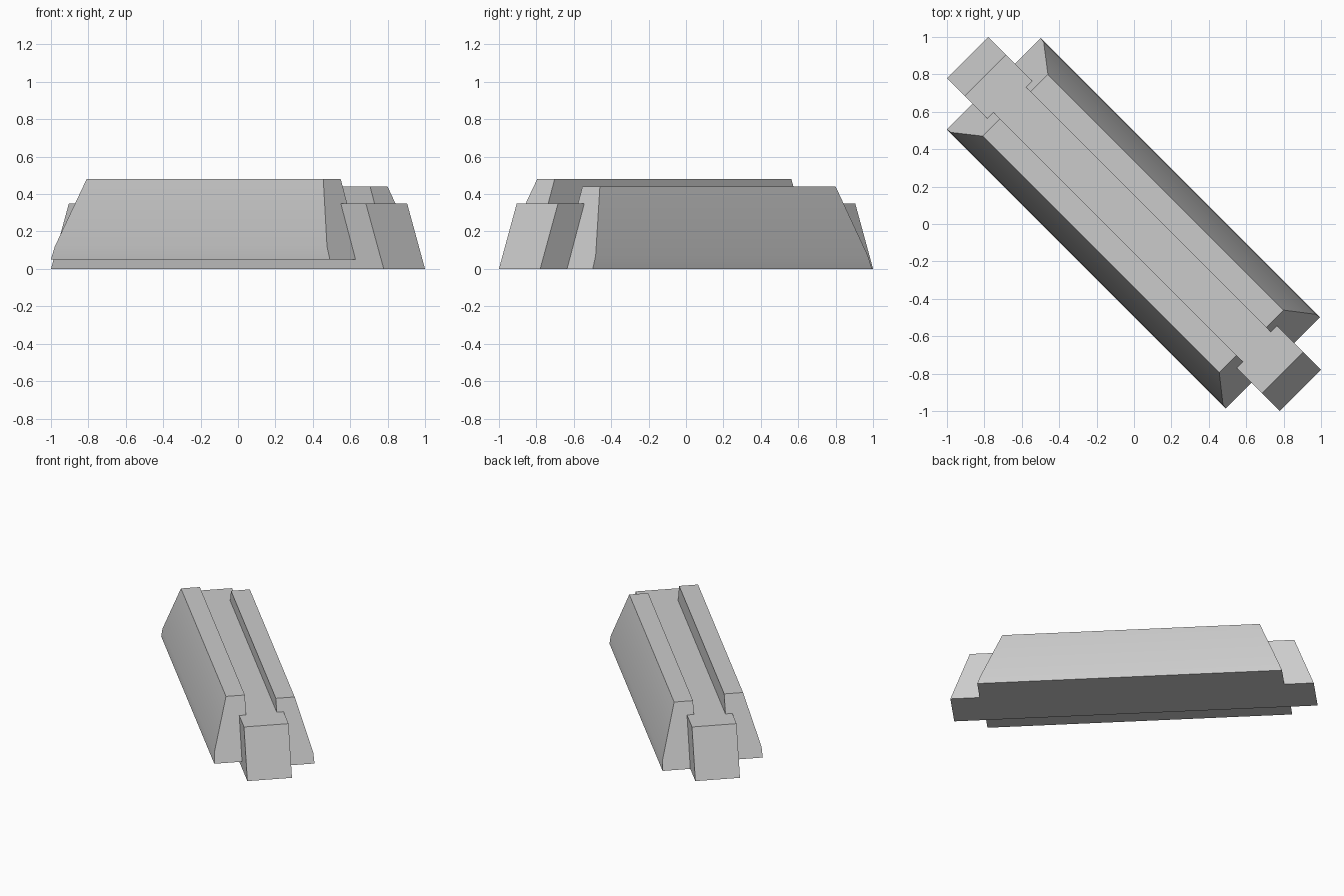
import bpy
import bmesh
import math
from mathutils import Matrix

cube = bpy.data.objects.get("Cube")
if cube:
    bpy.data.objects.remove(cube, do_unlink=True)

# Single plain grey
grey = bpy.data.materials.new("light_grey")
grey.use_nodes = True
colour = (0.6, 0.6, 0.6, 1.0)
grey.diffuse_color = colour
grey.node_tree.nodes["Principled BSDF"].inputs["Base Color"].default_value = colour

# The long axis runs diagonally from back right to front left
DIAGONAL = Matrix.Rotation(-math.pi / 4, 4, "Z")


def sloped_bar(name, profile, half_length, slope, shift=0.0, lift=0.0):
    """Extrude an across/height profile lengthwise; ends lean in with height."""
    bm = bmesh.new()
    ends = []
    for side in (-1, 1):
        ends.append([bm.verts.new((shift + side * (half_length - slope * z), v, z + lift))
                     for v, z in profile])
    bm.faces.new(ends[0])
    bm.faces.new(ends[1][::-1])
    n = len(profile)
    for i in range(n):
        j = (i + 1) % n
        bm.faces.new((ends[0][j], ends[0][i], ends[1][i], ends[1][j]))
    bmesh.ops.recalc_face_normals(bm, faces=bm.faces)
    bm.transform(DIAGONAL)
    mesh = bpy.data.meshes.new(name)
    bm.to_mesh(mesh)
    bm.free()
    mesh.materials.append(grey)
    obj = bpy.data.objects.new(name, mesh)
    bpy.context.collection.objects.link(obj)
    bpy.ops.object.select_all(action="DESELECT")
    obj.select_set(True)
    bpy.context.view_layer.objects.active = obj
    bpy.ops.object.shade_smooth_by_angle(angle=math.radians(30))
    return obj


CORE, CORE_TOP, LIP = 0.156, 0.35, 0.108


def wall_profile(side, height, lift):
    """Sloping outer face with a short foot and a lip over the core."""
    lip_z = CORE_TOP - lift
    points = [(0.35, 0), (0.346, 0.07), (0.24, height), (LIP, height),
              (LIP, lip_z), (CORE, lip_z), (CORE, 0)]
    return [(side * v, z) for v, z in points]


# Long central core, whose top is the floor of the channel
sloped_bar("core", [(-CORE, 0), (CORE, 0), (CORE, CORE_TOP), (-CORE, CORE_TOP)],
           1.258, 0.386)

# Low wall on the ground, taller wall raised slightly off it
sloped_bar("back_wall", wall_profile(1, 0.44, 0), 1.055, 0.373)
sloped_bar("front_wall", wall_profile(-1, 0.43, 0.05), 1.055, 0.373,
           shift=-0.01, lift=0.05)
